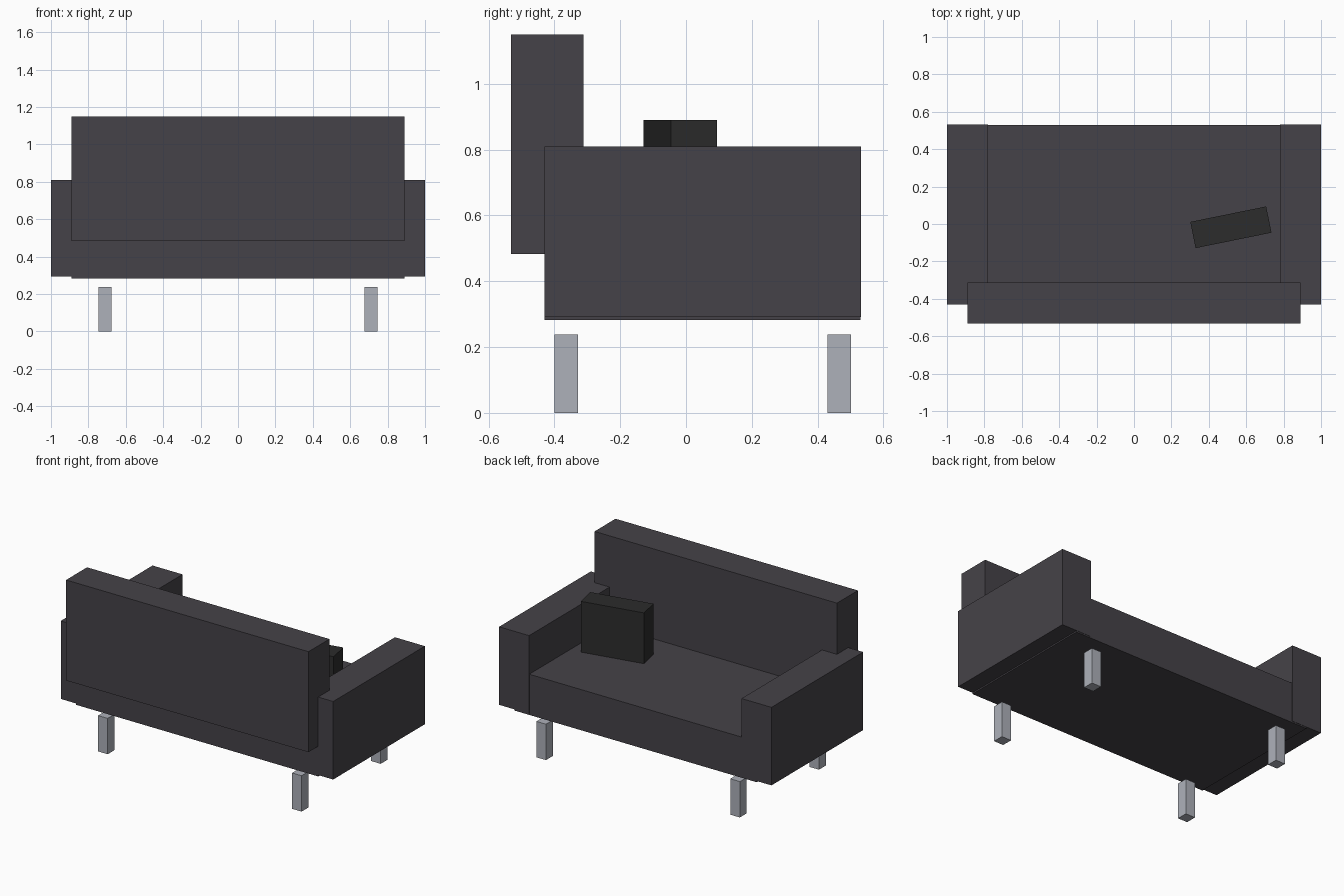
import bpy
import math

if "Cube" in bpy.data.objects:
    bpy.data.objects.remove(bpy.data.objects["Cube"])


def material(name, rgb):
    mat = bpy.data.materials.new(name)
    mat.diffuse_color = (*rgb, 1.0)
    mat.use_nodes = True
    mat.node_tree.nodes["Principled BSDF"].inputs["Base Color"].default_value = mat.diffuse_color
    return mat


def box(name, low, high, mat, turn=0.0):
    """Box between two corners, turned about its own vertical axis."""
    centre = [(a + b) / 2 for a, b in zip(low, high)]
    bpy.ops.mesh.primitive_cube_add(size=1, location=centre)
    obj = bpy.context.object
    obj.name = name
    obj.dimensions = [b - a for a, b in zip(low, high)]
    obj.rotation_euler.z = turn
    bpy.ops.object.transform_apply(location=False, rotation=False, scale=True)
    obj.data.materials.append(mat)
    return obj


fabric = material("dark_fabric", (0.06, 0.055, 0.065))
metal = material("pale_metal", (0.42, 0.44, 0.49))
cushion = material("black_fabric", (0.025, 0.025, 0.025))

# Seat block and raised backrest
box("seat", (-0.89, -0.43, 0.283), (0.89, 0.53, 0.553), fabric)
box("backrest", (-0.89, -0.532, 0.483), (0.89, -0.312, 1.15), fabric)

# Armrests and legs on both sides
for side, sx in (("left", -1), ("right", 1)):
    x0, x1 = sorted((sx * 0.78, sx * 1.0))
    box(f"{side}_armrest", (x0, -0.43, 0.292), (x1, 0.532, 0.81), fabric)
    x0, x1 = sorted((sx * 0.677, sx * 0.747))
    for row, y in (("front", -0.4), ("back", 0.43)):
        box(f"{side}_{row}_leg", (x0, y, 0), (x1, y + 0.072, 0.238), metal)

# Loose pillow standing on the seat at a slight turn
box("pillow", (0.311, -0.089, 0.553), (0.725, 0.054, 0.89), cushion,
    math.radians(11.5))
